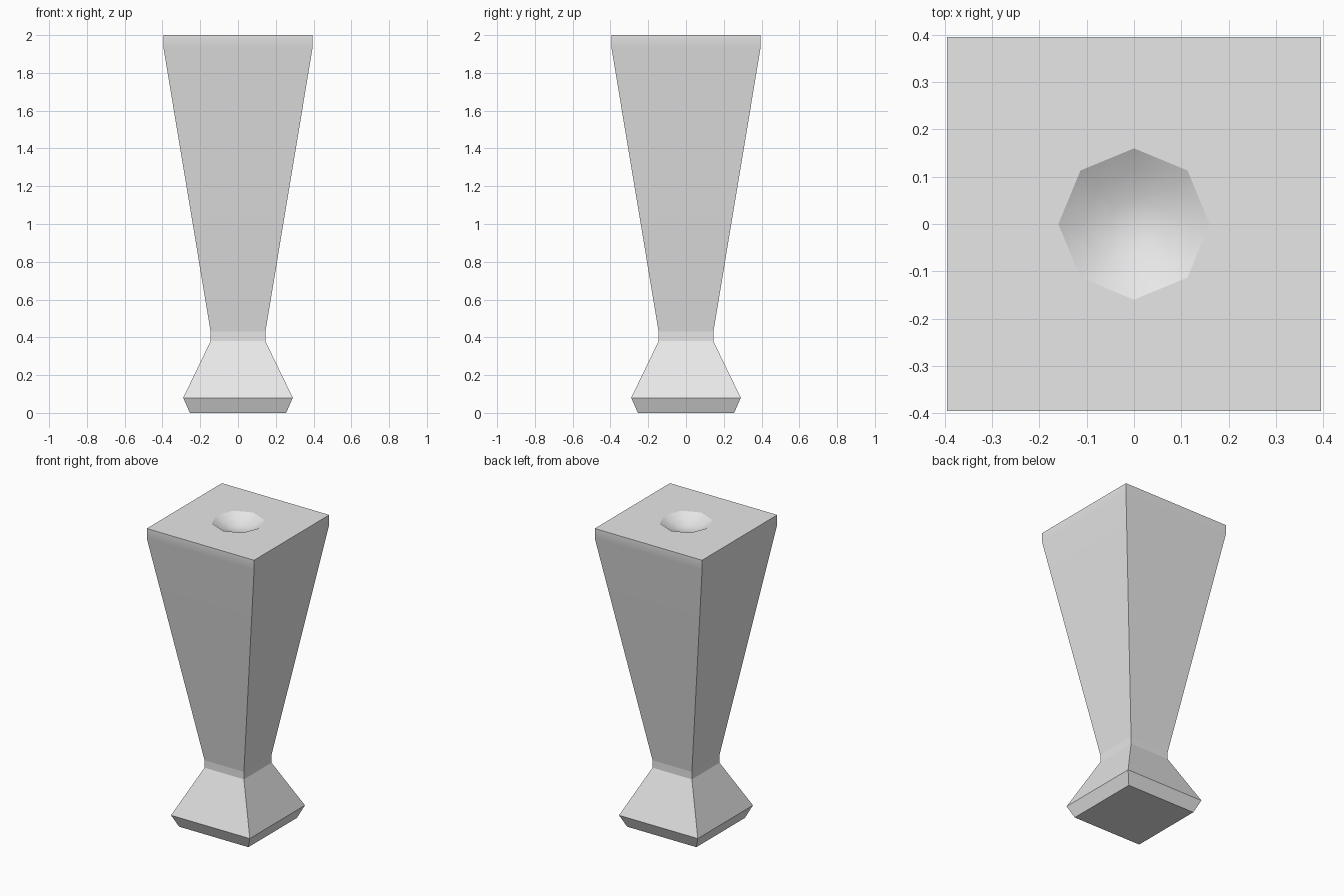
import bpy, bmesh, math

cube = bpy.data.objects.get("Cube")
if cube:
    bpy.data.objects.remove(cube, do_unlink=True)

# Single plain grey
grey = bpy.data.materials.new("light_grey")
grey.use_nodes = True
grey.diffuse_color = (0.8, 0.8, 0.8, 1)
grey.node_tree.nodes["Principled BSDF"].inputs["Base Color"].default_value = (0.8, 0.8, 0.8, 1)

# Square profile: half width and height, from the foot to the top
PROFILE = [(0.255, 0), (0.29, 0.08), (0.145, 0.38), (0.145, 0.43), (0.395, 1.935), (0.395, 2)]
BOWL_RADIUS, BOWL_DEPTH, TOP = 0.16, 0.055, 2.0


def ring(bm, sides, radius, z, turn=0.0):
    step = math.tau / sides
    return [bm.verts.new((radius * math.cos(turn + i * step), radius * math.sin(turn + i * step), z))
            for i in range(sides)]


def bridge(bm, low, high):
    n = len(low)
    return [bm.faces.new((low[i], low[(i + 1) % n], high[(i + 1) % n], high[i])) for i in range(n)]


bm = bmesh.new()

# Foot, neck and flaring body
squares = [ring(bm, 4, half * math.sqrt(2), z, math.pi / 4) for half, z in PROFILE]
bm.faces.new(squares[0][::-1])
for low, high in zip(squares, squares[1:]):
    bridge(bm, low, high)

# Flat top around the octagonal rim: a corner triangle pair and a side triangle each
rim = ring(bm, 8, BOWL_RADIUS, TOP)
corners = squares[-1]
for i in range(4):
    corner, following = corners[i], corners[(i + 1) % 4]
    a, b, c = rim[2 * i], rim[2 * i + 1], rim[(2 * i + 2) % 8]
    bm.faces.new((corner, b, a))
    bm.faces.new((corner, c, b))
    bm.faces.new((corner, following, c))

# Shallow bowl sunk into the top
outer = rim
for t in (0.7, 0.35):
    inner = ring(bm, 8, BOWL_RADIUS * t, TOP - BOWL_DEPTH * (1 - t * t))
    bridge(bm, outer, inner)
    outer = inner
pole = bm.verts.new((0, 0, TOP - BOWL_DEPTH))
for i in range(8):
    bm.faces.new((outer[i], outer[(i + 1) % 8], pole))

bmesh.ops.recalc_face_normals(bm, faces=bm.faces)
mesh = bpy.data.meshes.new("pedestal_leg")
bm.to_mesh(mesh)
bm.free()
mesh.materials.append(grey)
leg = bpy.data.objects.new("pedestal_leg", mesh)
bpy.context.collection.objects.link(leg)

# Smooth shading, with crisp corners, neck and bowl rim
bpy.context.view_layer.objects.active = leg
leg.select_set(True)
bpy.ops.object.shade_smooth_by_angle(angle=math.radians(30))
for edge in mesh.edges:
    a, b = (mesh.vertices[v].co for v in edge.vertices)
    at_neck = a.z < 0.5 and b.z < 0.5
    at_rim = all(abs(p.z - TOP) < 0.001 and p.xy.length < 0.2 for p in (a, b))
    if at_neck or at_rim:
        edge.use_edge_sharp = True
weighted = leg.modifiers.new("weighted_normals", 'WEIGHTED_NORMAL')
weighted.keep_sharp = True
